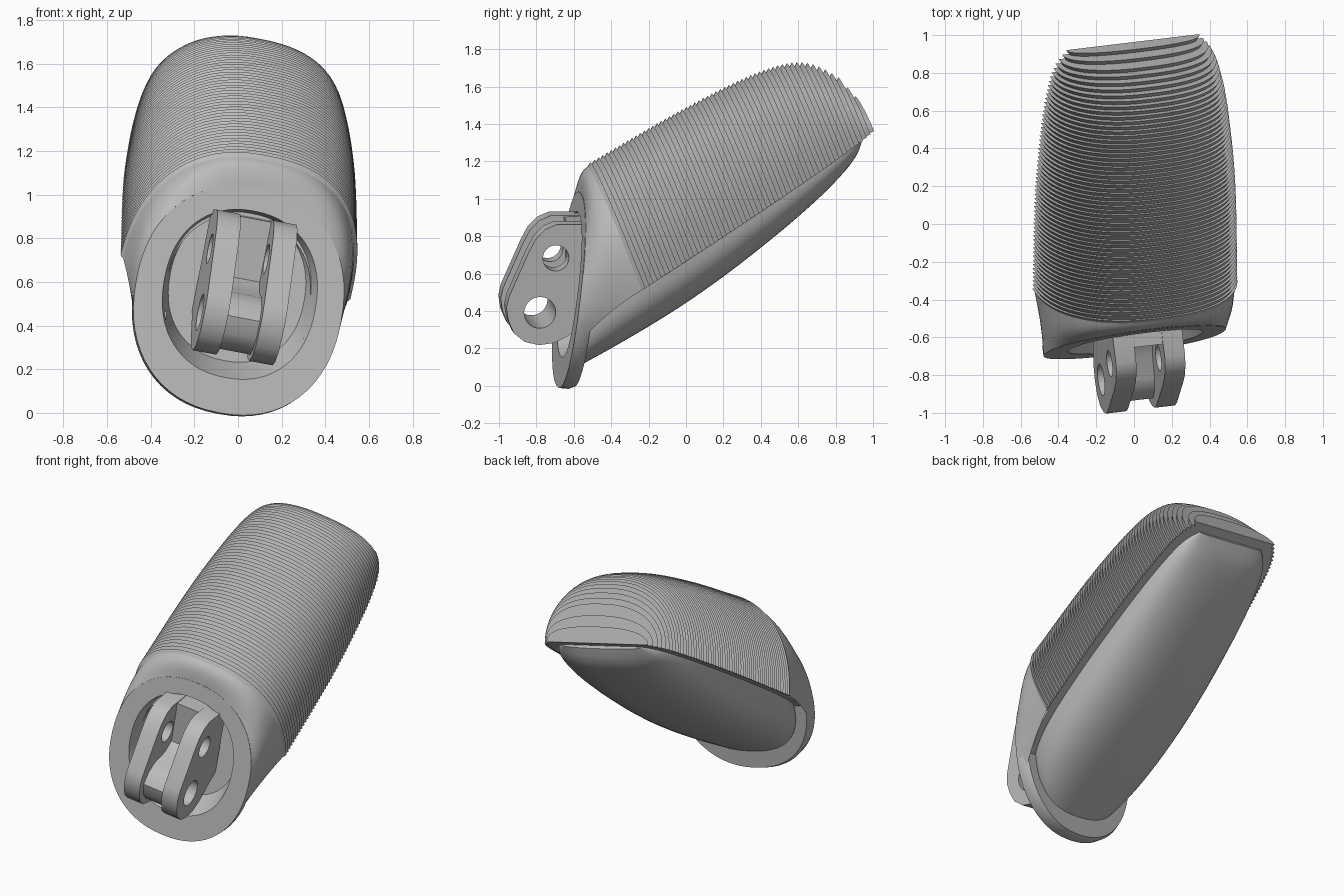
import bpy, bmesh
from math import sin, cos, pi, radians
from mathutils import Matrix, Vector

if "Cube" in bpy.data.objects:
    bpy.data.objects.remove(bpy.data.objects["Cube"])

# One grey plastic for everything
grey = bpy.data.materials.new("grey_plastic")
grey.use_nodes = True
grey.diffuse_color = (0.5, 0.5, 0.5, 1)
grey.node_tree.nodes["Principled BSDF"].inputs["Base Color"].default_value = (0.5, 0.5, 0.5, 1)

# Finger frame: X across, Y along the finger, Z away from the pad
across = Vector((1, 0.12, -0.19)).normalized()
along = Vector((0, 0.838, 0.546))
along = (along - across * along.dot(across)).normalized()
away = across.cross(along)
origin = Vector((0, -0.30, 0.605))
FRAME = Matrix((across, along, away)).transposed().to_4x4()
FRAME.translation = origin


def place(name, mesh, angle=35):
    obj = bpy.data.objects.new(name, mesh)
    bpy.context.collection.objects.link(obj)
    obj.matrix_world = FRAME
    mesh.materials.clear()
    mesh.materials.append(grey)
    bpy.ops.object.select_all(action='DESELECT')
    bpy.context.view_layer.objects.active = obj
    obj.select_set(True)
    bpy.ops.object.shade_smooth_by_angle(angle=radians(angle))
    return obj


def loft(name, rings, closed=True, caps=(), angle=35):
    """Skin a list of equal-length rings; caps lists the ring indices to fill."""
    bm = bmesh.new()
    rows = [[bm.verts.new(p) for p in ring] for ring in rings]
    n = len(rows[0])
    for a, b in zip(rows, rows[1:]):
        for i in range(n if closed else n - 1):
            j = (i + 1) % n
            bm.faces.new((a[i], a[j], b[j], b[i]))
    for c in caps:
        bm.faces.new(rows[c])
    bmesh.ops.recalc_face_normals(bm, faces=bm.faces)
    mesh = bpy.data.meshes.new(name)
    bm.to_mesh(mesh)
    bm.free()
    return place(name, mesh, angle)


def smooth(table, t):
    """Cubic interpolation through (t, value) pairs."""
    def slope(i):
        a, b = table[max(i - 1, 0)], table[min(i + 1, len(table) - 1)]
        return (b[1] - a[1]) / (b[0] - a[0])
    t = min(max(t, table[0][0]), table[-1][0])
    i = 0
    while i < len(table) - 2 and t > table[i + 1][0]:
        i += 1
    (t0, v0), (t1, v1) = table[i], table[i + 1]
    h = t1 - t0
    u = (t - t0) / h
    return (v0 * (1 + 2 * u) * (1 - u) ** 2 + v1 * u * u * (3 - 2 * u)
            + h * (slope(i) * u * (1 - u) ** 2 + slope(i + 1) * u * u * (u - 1)))


def power(v, e):
    return abs(v) ** e * (1 if v >= 0 else -1)


# Ribbed shell: stacked slabs with a saw-tooth edge, fuller on the left shoulder
HEIGHT = [(0, .605), (.62, .57), (1.07, .51), (1.29, .42), (1.43, .25), (1.47, .13), (1.52, .02)]
WIDTH = [(0, .54), (.6, .53), (1.0, .50), (1.25, .465), (1.4, .42), (1.52, .33)]
STEPS, LENGTH, LEAN = 40, 1.508, 0.2


def arch(s, at, inset=0.0):
    w, h = smooth(WIDTH, s) - inset, max(smooth(HEIGHT, s) - inset, 0.01)
    ring = []
    for i in range(STEPS + 1):
        t = pi * i / STEPS
        e = 0.79 if t < pi / 2 else 0.89
        z = h * power(sin(t), e)
        ring.append((w * power(cos(t), e) - 0.012, at + LEAN * z, z))
    return ring


RIBS = 58
rings = []
for i in range(RIBS):
    s, e = LENGTH * i / RIBS, LENGTH * (i + 1) / RIBS
    rings += [arch(s, s, 0.015), arch(s, e)]
loft("ribbed_shell", rings, caps=(0, -1), angle=20)

# Base collar: tilted oval plate with a recessed socket
CENTRE = Vector((-0.018, -0.276, 0.158))
UP = Vector((0, 0.638, 0.771)).normalized()
INWARD = Vector((0, UP.z, -UP.y))


def oval(a, b, depth, shift=0.0, start=0.0, sweep=2 * pi, count=64, endpoint=0):
    pts = []
    for i in range(count + endpoint):
        t = start + sweep * i / count
        pts.append(CENTRE + Vector((a * power(cos(t), 0.9), 0, 0))
                   + UP * (shift + b * power(sin(t), 0.9)) + INWARD * depth)
    return pts


DROP, HOLE_DROP = -0.075, -0.045
loft("base_collar", [oval(.335, .37, .08, HOLE_DROP), oval(.465, .51, .08, DROP), oval(.482, .525, .05, DROP),
                     oval(.482, .525, 0, DROP), oval(.355, .39, 0, HOLE_DROP), oval(.315, .34, .15)], caps=(-1,))

# Smooth neck swelling from the collar to the first rib
t0 = radians(26)
lip = oval(.482, .525, .002, DROP, start=-t0, sweep=pi + 2 * t0, count=STEPS, endpoint=1)
first_rib = [Vector(p) for p in arch(0, 0.01, 0.012)]
neck = []
for k in range(9):
    f = k / 8
    ring = []
    for a, b in zip(lip, first_rib):
        p = a.lerp(b, f)
        if p.z < 0:
            p.z *= 1 - f
        out = Vector((p.x, 0, p.z)).normalized() * max(p.z, 0)
        ring.append(p + out * 0.045 * sin(pi * f))
    neck.append(ring)
loft("neck", neck, closed=False)

# Soft pad under the finger, with a flat rim round it
PAD_WIDTH = [(-.37, .32), (-.3, .39), (-.1, .45), (.2, .47), (.6, .46),
             (1.0, .43), (1.25, .39), (1.38, .345), (1.45, .28)]
PAD_DEPTH = [(-.37, .25), (.2, .275), (.6, .25), (1.0, .20), (1.25, .145), (1.38, .09), (1.45, .02)]
pad = []
for i in range(49):
    s = -.37 + 1.82 * i / 48
    w, d = smooth(PAD_WIDTH, s), smooth(PAD_DEPTH, s)
    lean = 0.83 * min(max((0.5 - s) / 0.87, 0), 1)
    ring = [(w + 0.055, s, -0.002)]
    for j in range(33):
        t = pi * j / 32
        z = -0.002 - d * power(sin(t), 0.8)
        ring.append((w * power(cos(t), 0.8), s + lean * z, z))
    pad.append([(x - 0.012, y, z) for x, y, z in ring + [(-w - 0.055, s, -0.002)]])
loft("finger_pad", pad, closed=False, caps=(-1,))


# Hinge: flat plates cut from a side outline with round holes
def side(y, z):
    d = Vector((0.2, y, z)) - origin
    return d.dot(along), d.dot(away)


def plate(name, outline, holes, x, half):
    curve = bpy.data.curves.new(name, 'CURVE')
    curve.dimensions, curve.fill_mode, curve.extrude = '2D', 'BOTH', half
    loops = [[side(*p) for p in outline]]
    for y, z, r in holes:
        cy, cz = side(y, z)
        loops.append([(cy + r * cos(k * pi / 16), cz + r * sin(k * pi / 16)) for k in range(32)])
    for loop in loops:
        spline = curve.splines.new('POLY')
        spline.points.add(len(loop) - 1)
        spline.use_cyclic_u = True
        for p, (a, b) in zip(spline.points, loop):
            p.co = (a, b, 0, 1)
    temp = bpy.data.objects.new(name + "_outline", curve)
    bpy.context.collection.objects.link(temp)
    mesh = bpy.data.meshes.new_from_object(temp.evaluated_get(bpy.context.evaluated_depsgraph_get()))
    bpy.data.objects.remove(temp)
    for v in mesh.vertices:
        a, b, c = v.co
        v.co = (c + x, a, b)
    bm = bmesh.new()
    bm.from_mesh(mesh)
    bmesh.ops.remove_doubles(bm, verts=bm.verts, dist=0.0005)
    bmesh.ops.recalc_face_normals(bm, faces=bm.faces)
    bm.to_mesh(mesh)
    bm.free()
    place(name, mesh)


PRONG = [(-.48, .87), (-.70, .875), (-.76, .85), (-.81, .80), (-.85, .72), (-.95, .48), (-.962, .42),
         (-.95, .35), (-.92, .28), (-.86, .23), (-.78, .21), (-.70, .22), (-.62, .26), (-.46, .40)]
HOLES = [(-.70, .69, .07), (-.78, .39, .085)]
for name, x in (("left_prong", 0.115), ("right_prong", -0.15)):
    plate(name, PRONG, HOLES, x, 0.055)

# Web joining the prongs, with a barrel round the lower pin
WEB = [(-.48, .87), (-.63, .865), (-.61, .58), (-.68, .53), (-.80, .51), (-.87, .47), (-.91, .40),
       (-.89, .32), (-.84, .265), (-.77, .24), (-.68, .25), (-.46, .42)]
plate("hinge_web", WEB, HOLES[1:], -0.018, 0.085)
